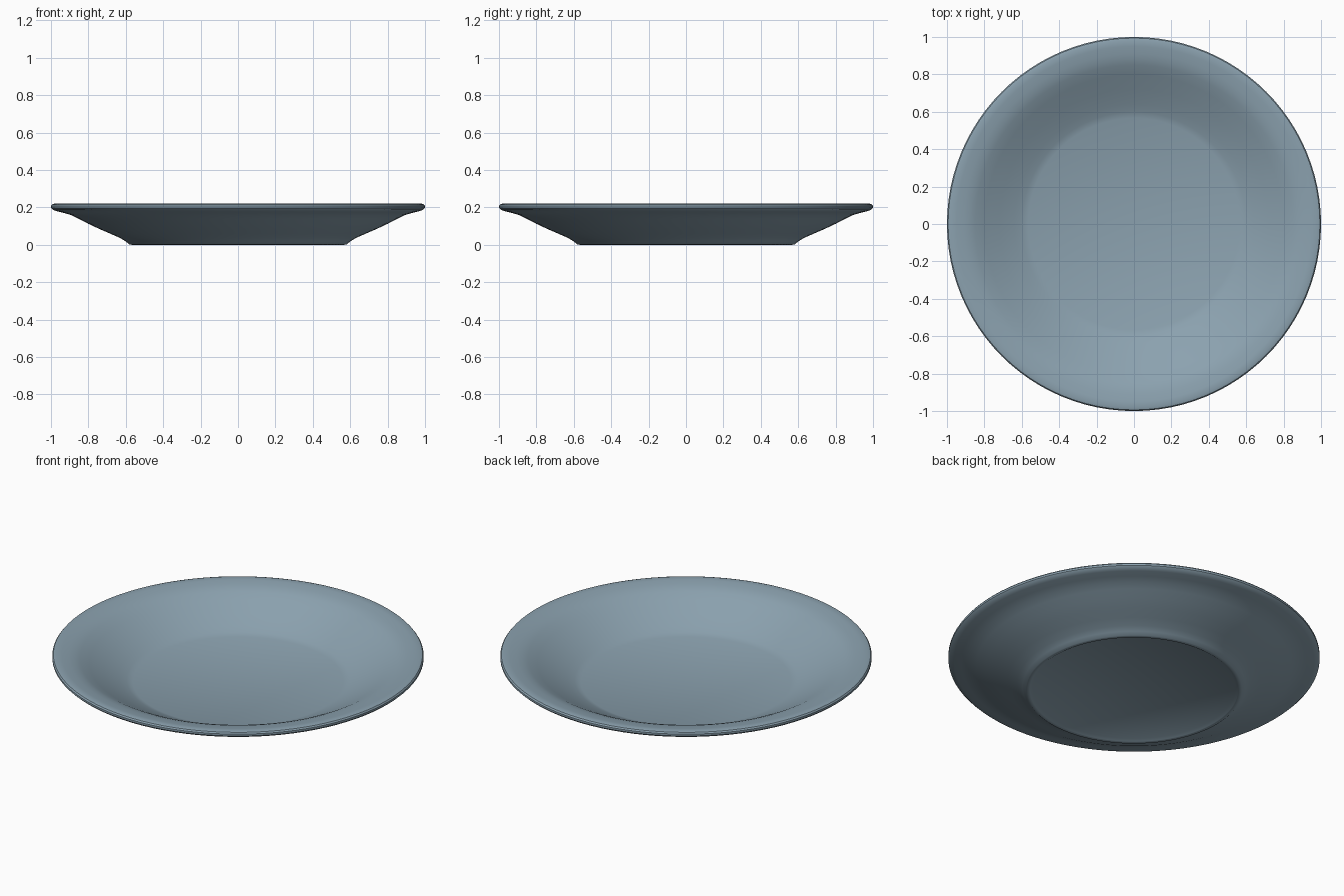
import bpy, bmesh, math

if "Cube" in bpy.data.objects:
    bpy.data.objects.remove(bpy.data.objects["Cube"])

SEGMENTS = 96

# Half cross-section (radius, height): recessed base, foot, outer wall, rim, inner wall, floor
profile = [
    (0.0, 0.012), (0.545, 0.012), (0.56, 0.002), (0.57, 0.0), (0.582, 0.002),
    (0.60, 0.018), (0.63, 0.036), (0.68, 0.058), (0.74, 0.084), (0.80, 0.112),
    (0.85, 0.138), (0.89, 0.158), (0.93, 0.17), (0.97, 0.18), (0.99, 0.187),
    (1.0, 0.197), (1.0, 0.208), (0.994, 0.216), (0.98, 0.22), (0.95, 0.217),
    (0.91, 0.211), (0.88, 0.204), (0.85, 0.193), (0.80, 0.167), (0.72, 0.124),
    (0.64, 0.085), (0.60, 0.068), (0.566, 0.056), (0.0, 0.056),
]

# Plate: spin the profile around the z axis
bm = bmesh.new()
verts = [bm.verts.new((r, 0, z)) for r, z in profile]
edges = [bm.edges.new(pair) for pair in zip(verts, verts[1:])]
bmesh.ops.spin(bm, geom=verts + edges, cent=(0, 0, 0), axis=(0, 0, 1),
               angle=math.tau, steps=SEGMENTS, use_merge=True)
bmesh.ops.remove_doubles(bm, verts=bm.verts[:], dist=1e-4)
bmesh.ops.recalc_face_normals(bm, faces=bm.faces[:])

mesh = bpy.data.meshes.new("plate")
bm.to_mesh(mesh)
bm.free()
plate = bpy.data.objects.new("plate", mesh)
bpy.context.collection.objects.link(plate)

# Single blue-grey glaze
glaze = bpy.data.materials.new("blue grey glaze")
glaze.diffuse_color = (0.26, 0.36, 0.43, 1)
glaze.use_nodes = True
glaze.node_tree.nodes["Principled BSDF"].inputs["Base Color"].default_value = glaze.diffuse_color
mesh.materials.append(glaze)

bpy.context.view_layer.objects.active = plate
plate.select_set(True)
bpy.ops.object.shade_smooth_by_angle(angle=math.radians(35))
